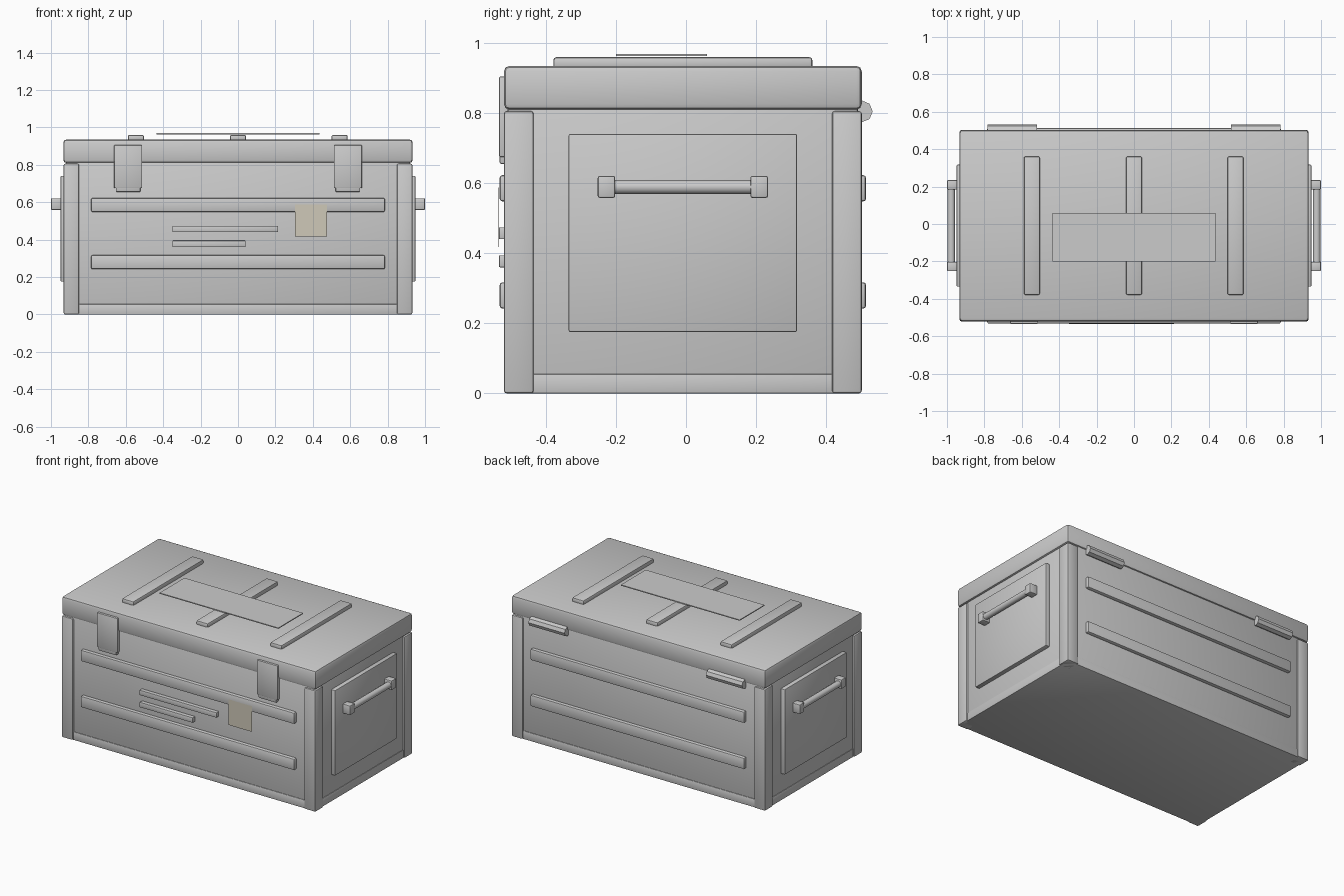
import bpy, bmesh
from math import pi
from mathutils import Matrix

if "Cube" in bpy.data.objects:
    bpy.data.objects.remove(bpy.data.objects["Cube"])

YC = -0.009  # case centre in y (hinges stick out further than latches)


def finish(name, bm, mat=None):
    me = bpy.data.meshes.new(name)
    bm.to_mesh(me)
    bm.free()
    ob = bpy.data.objects.new(name, me)
    bpy.context.collection.objects.link(ob)
    if mat:
        me.materials.append(mat)
    bpy.context.view_layer.objects.active = ob
    ob.select_set(True)
    bpy.ops.object.shade_smooth_by_angle(angle=pi / 6)
    ob.select_set(False)
    return ob


def box(name, x, y, z, bevel=0.0, seg=2):
    """Bevelled box from (min, max) ranges."""
    bm = bmesh.new()
    bmesh.ops.create_cube(bm, size=1)
    for v in bm.verts:
        v.co = [sum(r) / 2 + c * (r[1] - r[0]) for r, c in zip((x, y, z), v.co)]
    if bevel:
        bmesh.ops.bevel(bm, geom=bm.edges[:], offset=bevel, segments=seg,
                        profile=0.5, affect='EDGES')
    return finish(name, bm)


def rod(name, axis, centre, radius, length, sides):
    bm = bmesh.new()
    turn = Matrix.Rotation(pi / 2, 4, 'Y' if axis == 'X' else 'X')
    bmesh.ops.create_cone(bm, cap_ends=True, segments=sides, radius1=radius, radius2=radius,
                          depth=length, matrix=Matrix.Translation(centre) @ turn)
    return finish(name, bm)


def span(s, a, b):
    return tuple(sorted((s * a, s * b)))


# Body, base rail and lid
box("body", (-0.92, 0.92), (YC - 0.5, YC + 0.5), (0.003, 0.825), 0.008)
box("base_rail", (-0.923, 0.923), (YC - 0.503, YC + 0.503), (0, 0.055), 0.003)
box("lid", (-0.934, 0.934), (YC - 0.511, YC + 0.511), (0.81, 0.935), 0.016)

for s in (-1, 1):
    side = "right" if s > 0 else "left"
    # Corner posts
    for t in (-1, 1):
        end = "back" if t > 0 else "front"
        y0, y1 = span(t, 0.426, 0.511)
        box(f"corner_post_{end}_{side}", span(s, 0.85, 0.932), (YC + y0, YC + y1),
            (0, 0.806), 0.008)
        # Handle brackets
        y0, y1 = span(t, 0.193, 0.243)
        box(f"handle_bracket_{end}_{side}", span(s, 0.94, 1.0), (YC + y0, YC + y1),
            (0.558, 0.621), 0.006)
    # End panel and handle bar
    box(f"end_panel_{side}", span(s, 0.91, 0.948), (YC - 0.326, YC + 0.326), (0.175, 0.741), 0.005)
    rod(f"handle_bar_{side}", 'Y', (s * 0.977, YC, 0.589), 0.02, 0.42, 16)
    # Latch: wide plate over a narrower tongue
    box(f"latch_plate_{side}", span(s, 0.512, 0.663), (-0.534, -0.505), (0.675, 0.905), 0.005)
    box(f"latch_tongue_{side}", span(s, 0.522, 0.653), (-0.532, -0.505), (0.655, 0.72), 0.005)
    # Hinge barrel
    rod(f"hinge_{side}", 'X', (s * 0.652, 0.502, 0.805), 0.031, 0.265, 8)

# Long ribs on front and back
for t in (-1, 1):
    end = "back" if t > 0 else "front"
    for z0, label in ((0.242, "lower"), (0.548, "upper")):
        y0, y1 = span(t, 0.48, 0.523)
        box(f"{end}_rib_{label}", (-0.785, 0.785), (YC + y0, YC + y1), (z0, z0 + 0.075), 0.008)

# Lid ribs and top plate
for i, x in enumerate((-0.546, 0, 0.543)):
    box(f"lid_rib_{i + 1}", (x - 0.043, x + 0.043), (YC - 0.37, YC + 0.37), (0.925, 0.96), 0.009)
box("lid_plate", (-0.436, 0.436), (-0.2, 0.06), (0.963, 0.969))

# Blank marking strips on the front
box("marking_strip_long", (-0.35, 0.215), (-0.534, -0.5), (0.44, 0.474), 0.003)
box("marking_strip_short", (-0.35, 0.04), (-0.534, -0.5), (0.36, 0.394), 0.003)

# Tan paper tag, slightly creased down the middle
tan = bpy.data.materials.new("tan_paper")
tan.diffuse_color = (0.62, 0.58, 0.48, 1)
tan.use_nodes = True
tan.node_tree.nodes["Principled BSDF"].inputs["Base Color"].default_value = tan.diffuse_color
bm = bmesh.new()
cols = [[bm.verts.new((x, y, z)) for z in (0.418, 0.588)]
        for x, y in ((0.304, -0.534), (0.39, -0.5355), (0.476, -0.534))]
for a, b in zip(cols, cols[1:]):
    bm.faces.new((a[0], b[0], b[1], a[1]))
tag = finish("paper_tag", bm, tan)
